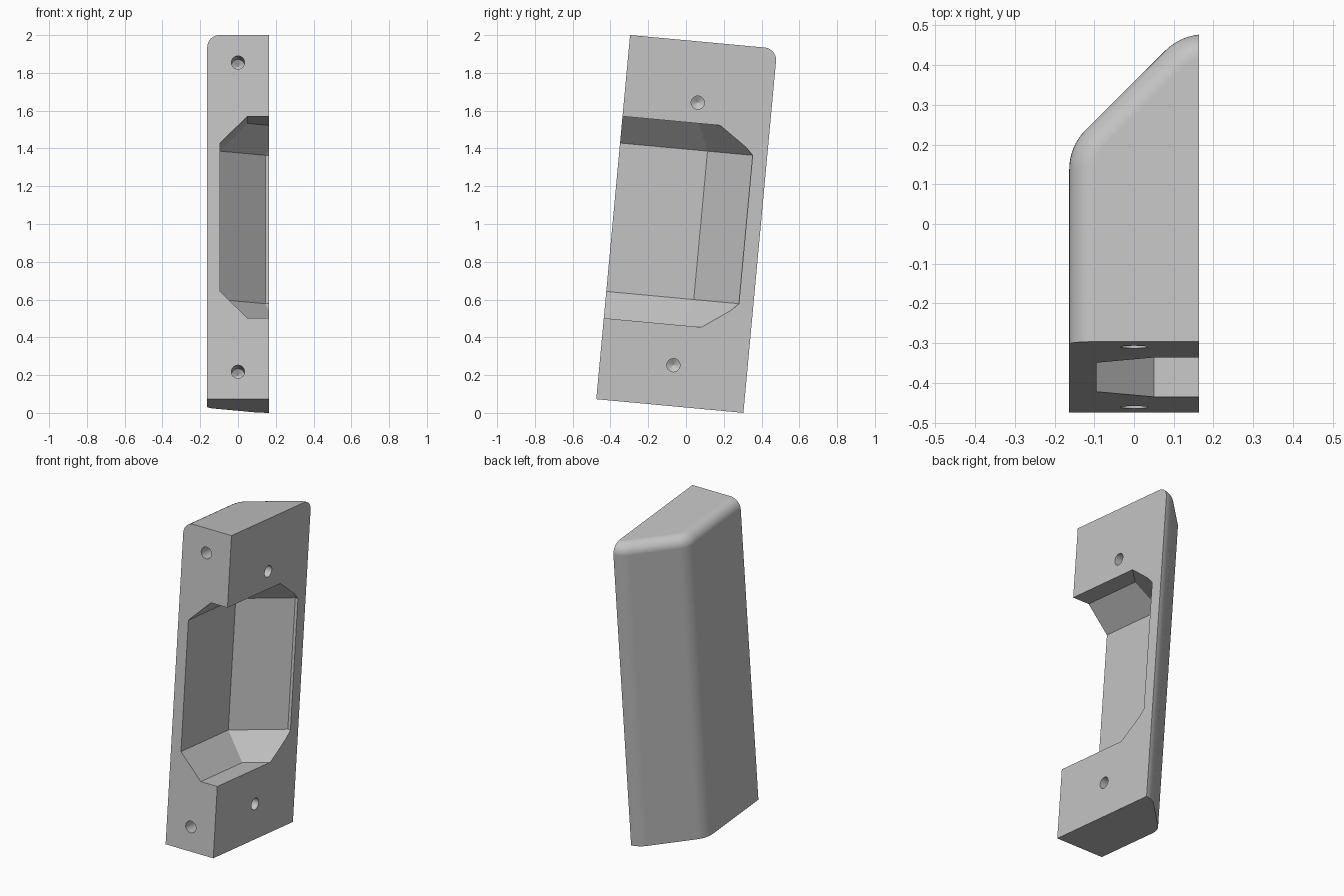
import bpy, bmesh, math
from mathutils import Matrix, Vector

if "Cube" in bpy.data.objects:
    bpy.data.objects.remove(bpy.data.objects["Cube"], do_unlink=True)

# Local axes: x across, y depth from the front face, z along the tilted height
HALF, DEPTH, HEIGHT = 0.163, 0.783, 1.936
CORNER_R, TOP_R = 0.14, 0.065
TILT = Matrix.Translation((0, -0.475, 0.0725)) @ Matrix.Rotation(math.radians(-5.3), 4, "X")

grey = bpy.data.materials.new("plain_grey")
grey.use_nodes = True
grey.diffuse_color = (0.55, 0.55, 0.55, 1)
grey.node_tree.nodes["Principled BSDF"].inputs["Base Color"].default_value = grey.diffuse_color


def loft(name, rings):
    """Closed solid through rings of equal point count."""
    bm = bmesh.new()
    loops = [[bm.verts.new(p) for p in ring] for ring in rings]
    n = len(loops[0])
    for a, b in zip(loops, loops[1:]):
        for i in range(n):
            j = (i + 1) % n
            bm.faces.new((a[i], a[j], b[j], b[i]))
    bm.faces.new(loops[0])
    bm.faces.new(loops[-1])
    bmesh.ops.recalc_face_normals(bm, faces=bm.faces)
    mesh = bpy.data.meshes.new(name)
    bm.to_mesh(mesh)
    bm.free()
    ob = bpy.data.objects.new(name, mesh)
    mesh.materials.append(grey)
    bpy.context.collection.objects.link(ob)
    ob.matrix_world = TILT
    return ob


def outline(inset, z, steps=8):
    """Plan section with a rounded diagonal side, offset inwards."""
    r = CORNER_R - inset
    pts = [(-HALF + inset, 0, z)]
    end = math.acos((HALF - 0.178) / r)
    for cx, cy, a0, a1 in ((-0.023, 0.442, math.pi, math.pi * 0.75),
                           (0.178, 0.643, math.pi * 0.75, end)):
        for i in range(steps + 1):
            a = a0 + (a1 - a0) * i / steps
            pts.append((cx + r * math.cos(a), cy + r * math.sin(a), z))
    return pts + [(HALF, 0, z)]


# Body with a rounded upper rim
rings = [outline(0, 0)]
for i in range(9):
    a = math.pi / 2 * i / 8
    rings.append(outline(TOP_R * (1 - math.cos(a)), HEIGHT - TOP_R + TOP_R * math.sin(a)))
body = loft("housing_body", rings)

# Pocket with chamfered ends, open to the front and the left
wide = [(-0.095, -0.1), (-0.095, 0.465), (0.145, 0.705), (0.3, 0.705), (0.3, -0.1)]
narrow = [(0.05, -0.1), (0.05, 0.407), (0.208, 0.565), (0.3, 0.565), (0.3, -0.1)]
levels = ((narrow, 0.431), (wide, 0.573), (wide, 1.362), (narrow, 1.504))
cutters = [loft("pocket_cutter", [[(x, y, z) for x, y in shape] for shape, z in levels])]


# Blind drilled holes with a conical end
def hole(name, start, direction, depth, r=0.035, sides=32):
    d = Vector(direction)
    side = d.cross(Vector((0, 0, 1)))
    def ring(t, rad):
        return [Vector(start) + d * t + rad * (side * math.cos(k * math.tau / sides)
                + Vector((0, 0, 1)) * math.sin(k * math.tau / sides)) for k in range(sides)]
    cutters.append(loft(name, [ring(-0.05, r), ring(depth, r), ring(depth + 0.02, 0.001)]))


for z in (0.146, 1.79):
    hole("front_hole_cutter", (0, 0, z), (0, 1, 0), 0.2)
for z in (0.217, 1.613):
    hole("side_hole_cutter", (HALF, 0.39, z), (-1, 0, 0), 0.12)

# Cut, then remove the cutters
bpy.context.view_layer.update()
bpy.ops.object.select_all(action="DESELECT")
body.select_set(True)
bpy.context.view_layer.objects.active = body
for cutter in cutters:
    mod = body.modifiers.new("cut", "BOOLEAN")
    mod.operation, mod.solver, mod.object = "DIFFERENCE", "EXACT", cutter
    bpy.ops.object.modifier_apply(modifier=mod.name)
    bpy.data.objects.remove(cutter, do_unlink=True)

# Smooth rounds, crisp flats
bpy.ops.object.shade_smooth_by_angle(angle=math.radians(30))
weighted = body.modifiers.new("flat_faces", "WEIGHTED_NORMAL")
weighted.keep_sharp = True
